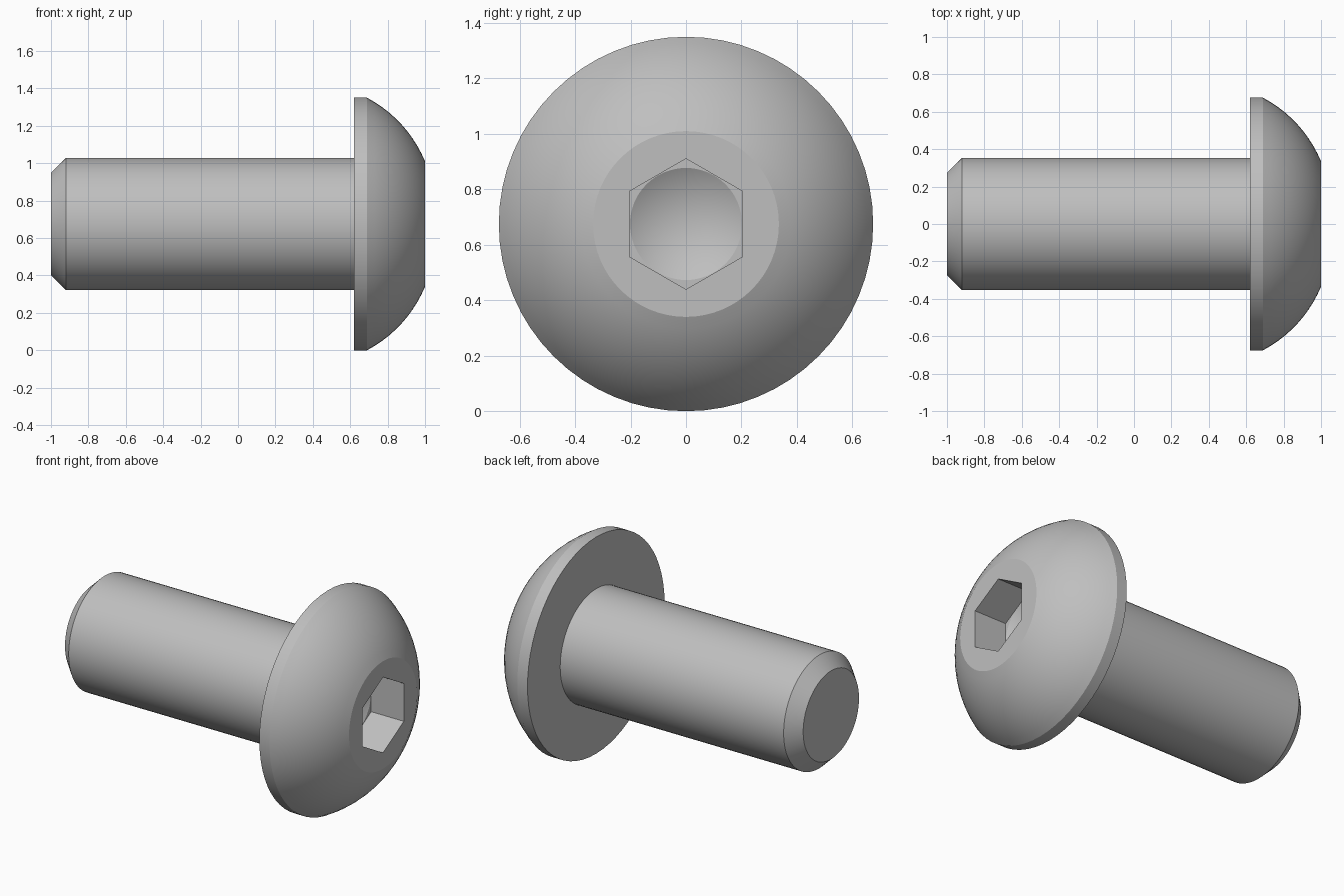
import bpy, bmesh, math
from mathutils import Matrix, Vector

cube = bpy.data.objects.get("Cube")
if cube:
    bpy.data.objects.remove(cube, do_unlink=True)

HEAD_R = 0.675      # head radius, also the height of the screw axis
SHAFT_R = 0.353
SIDES = 64
UNDERSIDE, RIM, TOP = 0.62, 0.69, 1.0
FLAT_R = 0.335      # flat land around the socket
HEX_FLAT = 0.204    # half the distance across flats
FLOOR = TOP - 0.225

steel = bpy.data.materials.new("grey steel")
steel.use_nodes = True
colour = (0.52, 0.52, 0.52, 1)
steel.diffuse_color = colour
steel.node_tree.nodes["Principled BSDF"].inputs["Base Color"].default_value = colour


def lathe(name, profile, sides=SIDES, turn=0.0):
    """Revolve (x, radius) points around the screw axis into a closed solid."""
    bm = bmesh.new()
    rings = []
    for x, r in profile:
        angles = [turn + math.tau * i / sides for i in range(sides)]
        if r == 0:
            rings.append([bm.verts.new((x, 0, HEAD_R))] * sides)
        else:
            rings.append([bm.verts.new((x, r * math.sin(a), HEAD_R + r * math.cos(a)))
                          for a in angles])
    for a, b in zip(rings, rings[1:]):
        for i in range(sides):
            j = (i + 1) % sides
            corners = list(dict.fromkeys((a[i], a[j], b[j], b[i])))
            bm.faces.new(corners)
    for ring, (x, r) in ((rings[0], profile[0]), (rings[-1], profile[-1])):
        if r > 0:
            bm.faces.new(ring)
    bmesh.ops.recalc_face_normals(bm, faces=bm.faces)
    mesh = bpy.data.meshes.new(name)
    bm.to_mesh(mesh)
    bm.free()
    mesh.materials.append(steel)
    obj = bpy.data.objects.new(name, mesh)
    bpy.context.collection.objects.link(obj)
    return obj


def activate(obj):
    bpy.ops.object.select_all(action='DESELECT')
    obj.select_set(True)
    bpy.context.view_layer.objects.active = obj


def cut(target, cutter):
    activate(target)
    mod = target.modifiers.new("socket", 'BOOLEAN')
    mod.operation = 'DIFFERENCE'
    mod.solver = 'EXACT'
    mod.object = cutter
    bpy.ops.object.modifier_apply(modifier=mod.name)
    bpy.data.objects.remove(cutter, do_unlink=True)


def arc(start, end, sagitta, steps):
    """Points on a circular arc bulging outward between two profile points."""
    a, b = Vector(start), Vector(end)
    chord = b - a
    radius = chord.length ** 2 / (8 * sagitta) + sagitta / 2
    out = Vector((-chord.y, chord.x)).normalized()
    centre = (a + b) / 2 - out * (radius - sagitta)
    half = math.asin(chord.length / (2 * radius))
    return [tuple(centre + Matrix.Rotation(half - 2 * half * i / steps, 2) @ out * radius)
            for i in range(steps + 1)]


# Shaft with chamfered tip
shaft = lathe("shaft", [(-1, 0.275), (-0.92, SHAFT_R), (UNDERSIDE + 0.01, SHAFT_R)])

# Domed button head with a short straight rim
dome = arc((RIM, HEAD_R), (TOP, FLAT_R), 0.04, 10)
head = lathe("head", [(UNDERSIDE, HEAD_R)] + dome)

# Hex socket with a drilled conical bottom
hex_r = HEX_FLAT / math.cos(math.pi / 6)
cut(head, lathe("hex_cutter", [(FLOOR, hex_r), (TOP + 0.1, hex_r)], 6))
drill_r = HEX_FLAT - 0.002
cut(head, lathe("drill_cutter", [(FLOOR - drill_r * math.tan(math.pi / 6), 0),
                                 (FLOOR, drill_r), (FLOOR + 0.1, drill_r)]))

for part in (shaft, head):
    activate(part)
    bpy.ops.object.shade_smooth_by_angle(angle=math.radians(20))
